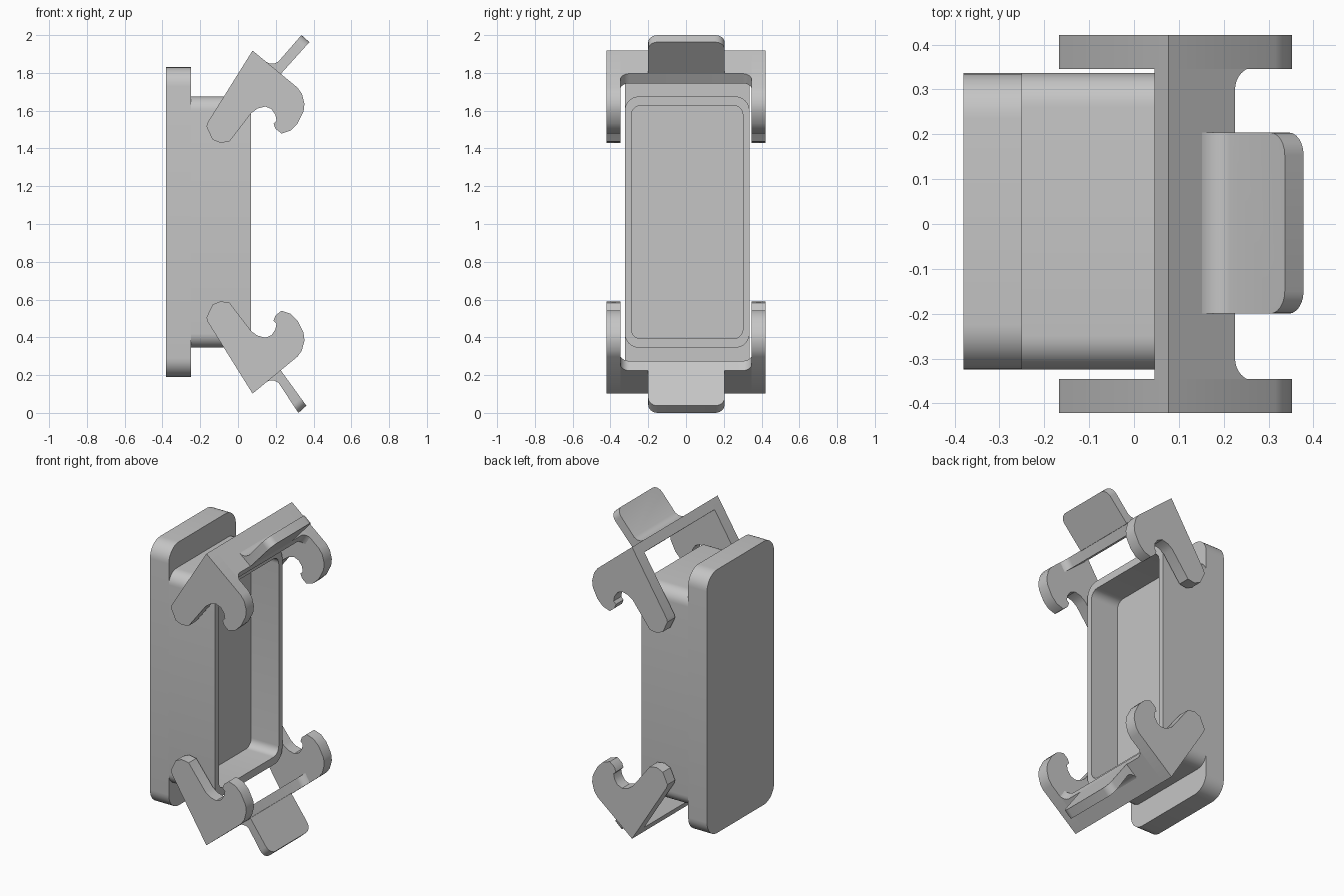
import bpy
import bmesh
from math import sin, cos, pi

old_cube = bpy.data.objects.get("Cube")
if old_cube:
    bpy.data.objects.remove(old_cube, do_unlink=True)

# Single grey plastic
grey = bpy.data.materials.new("light_grey_plastic")
grey.use_nodes = True
colour = (0.56, 0.56, 0.56, 1)
grey.diffuse_color = colour
grey.node_tree.nodes["Principled BSDF"].inputs["Base Color"].default_value = colour

MIRROR_SUM = 2.02      # lower parts sit at MIRROR_SUM - z
MIDDLE = MIRROR_SUM / 2
BODY_Y = 0.006


def finish(name, bm):
    """Turn a bmesh into a shaded, coloured object."""
    bmesh.ops.recalc_face_normals(bm, faces=bm.faces[:])
    mesh = bpy.data.meshes.new(name)
    bm.to_mesh(mesh)
    bm.free()
    mesh.materials.append(grey)
    obj = bpy.data.objects.new(name, mesh)
    bpy.context.collection.objects.link(obj)
    bpy.ops.object.select_all(action="DESELECT")
    obj.select_set(True)
    bpy.context.view_layer.objects.active = obj
    bpy.ops.object.shade_smooth_by_angle(angle=pi / 5)
    return obj


def loft(bm, rings):
    """Skin a list of equal point rings and cap both ends."""
    loops = [[bm.verts.new(p) for p in ring] for ring in rings]
    count = len(loops[0])
    for a, b in zip(loops, loops[1:]):
        for i in range(count):
            j = (i + 1) % count
            bm.faces.new((a[i], a[j], b[j], b[i]))
    bm.faces.new(loops[0])
    bm.faces.new(loops[-1])
    return loops


def rounded_ring(x, half_y, half_z, radius, steps=8):
    """Rounded rectangle facing along x."""
    ring = []
    for corner, (sy, sz) in enumerate(((1, 1), (-1, 1), (-1, -1), (1, -1))):
        for k in range(steps + 1):
            t = (corner + k / steps) * pi / 2
            ring.append((x,
                         BODY_Y + sy * (half_y - radius) + radius * cos(t),
                         MIDDLE + sz * (half_z - radius) + radius * sin(t)))
    return ring


# Flange and hollow shell
bm = bmesh.new()
loft(bm, [rounded_ring(x, 0.33, 0.82, 0.1) for x in (-0.38, -0.25)])
finish("flange", bm)

bm = bmesh.new()
loft(bm, [rounded_ring(-0.252, 0.33, 0.665, 0.075),
          rounded_ring(0.07, 0.33, 0.665, 0.075),
          rounded_ring(0.07, 0.295, 0.617, 0.05),
          rounded_ring(-0.12, 0.295, 0.617, 0.05)])
finish("shell", bm)

# Side profiles (x, z) of the upper lever
APEX = (0.077, 1.918)
ARM = [APEX, (.315, 1.722), (.338, 1.69), (.352, 1.637), (.347, 1.595),
       (.315, 1.532), (.278, 1.495), (.23, 1.479), (.198, 1.505),
       (.188, 1.532), (.204, 1.548), (.198, 1.578), (.177, 1.609),
       (.145, 1.622), (.103, 1.611), (.071, 1.588), (-.045, 1.437),
       (-.093, 1.429), (-.135, 1.447), (-.167, 1.516), (-.161, 1.537)]
TAB_ROOT = [(.225, 1.793), (.18, 1.79), (.11, 1.85), (.125, 1.878),
            (.145, 1.86), (.167, 1.849), (.192, 1.849), (.214, 1.86)]
ALONG = (0.772, -0.636)     # bridge slope
INWARD = (-0.53, -0.85)     # down the arm's upper edge


def flip(z, lower):
    return MIRROR_SUM - z if lower else z


def side_prism(bm, profile, y0, y1, lower):
    return loft(bm, [[(x, y, flip(z, lower)) for x, z in profile] for y in (y0, y1)])


def bridge_outline(half=0.35, inner=0.3, depth=0.192, flare=0.058, steps=8):
    """Strip outline (distance along slope, y) flaring into the arms."""
    side = []
    for k in range(steps + 1):
        t = k / steps * pi / 2
        side.append((depth + flare * (1 - sin(t)), inner + (half - inner) * cos(t)))
    return [(0, half)] + side + [(s, -y) for s, y in reversed(side)] + [(0, -half)]


def make_lever(prefix, lower, tip):
    # Two hooked arms
    for label, y0, y1 in (("right", -0.421, -0.346), ("left", 0.346, 0.421)):
        bm = bmesh.new()
        side_prism(bm, ARM, y0, y1, lower)
        finish(f"{prefix}_{label}_hook_arm", bm)

    # Bridge joining the arms
    bm = bmesh.new()
    loft(bm, [[(APEX[0] + s * ALONG[0] + d * INWARD[0], y,
                flip(APEX[1] + s * ALONG[1] + d * INWARD[1], lower))
               for s, y in bridge_outline()] for d in (0, 0.06)])
    finish(f"{prefix}_bridge", bm)

    # Finger tab with rounded tip corners
    bm = bmesh.new()
    loops = side_prism(bm, TAB_ROOT + tip, -0.2, 0.204, lower)
    corners = [bm.edges.get((loop[-1], loop[-2])) for loop in loops]
    bmesh.ops.bevel(bm, geom=corners, offset=0.05, segments=6,
                    profile=0.5, affect="EDGES")
    finish(f"{prefix}_finger_tab", bm)


make_lever("upper", False, [(.336, 2.0), (.378, 1.963)])
make_lever("lower", True, [(.32, 2.02), (.362, 1.982)])
